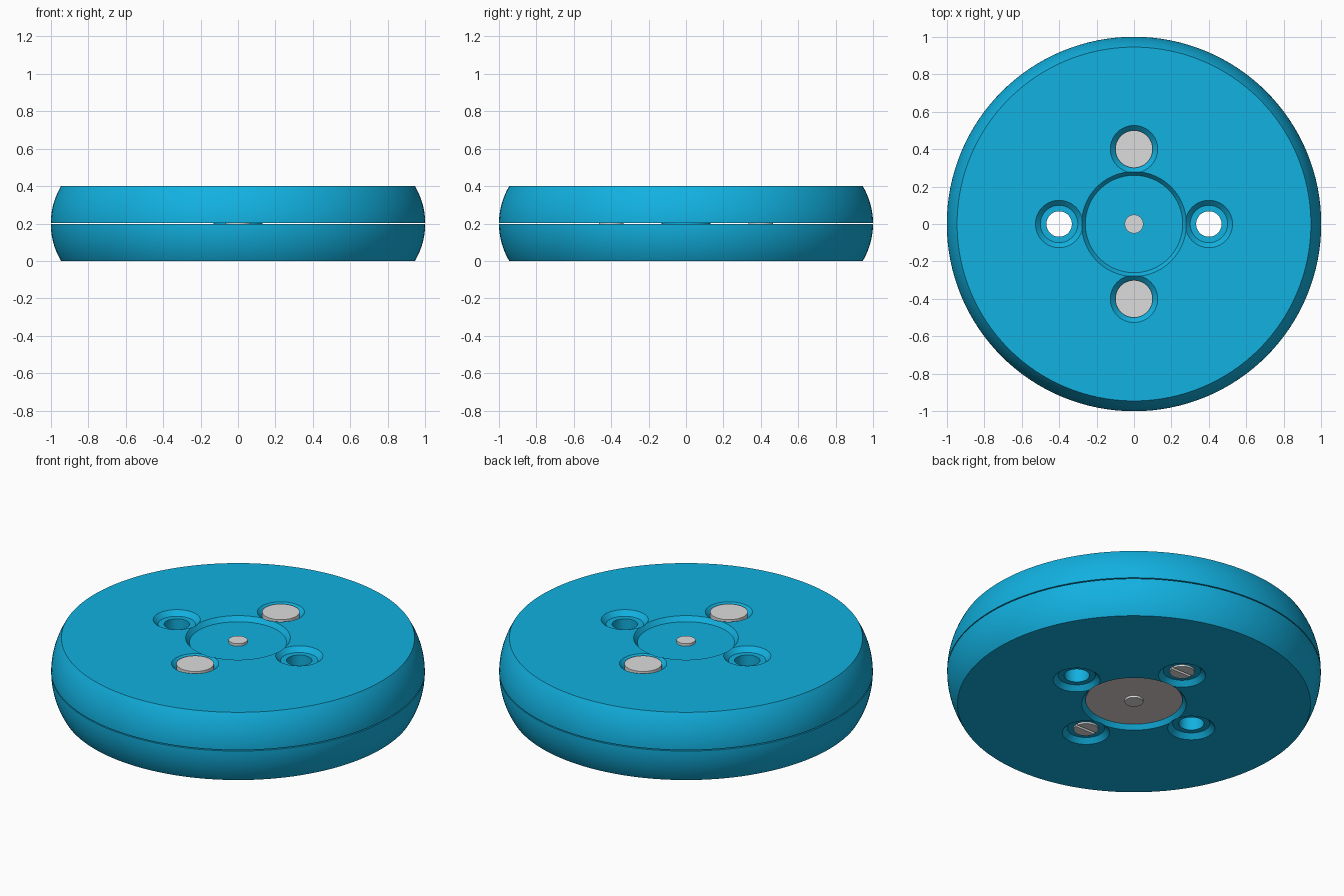
import bpy, bmesh, math

cube = bpy.data.objects.get("Cube")
if cube:
    bpy.data.objects.remove(cube, do_unlink=True)

MID, GAP, TOP = 0.2, 0.003, 0.4
FLOOR = 0.373                      # recess floor height in the upper half
RIM, WIDEST = 0.945, 1.0


def material(name, rgb, roughness=0.5):
    mat = bpy.data.materials.new(name)
    mat.use_nodes = True
    mat.diffuse_color = (*rgb, 1)
    shader = mat.node_tree.nodes["Principled BSDF"]
    shader.inputs["Base Color"].default_value = (*rgb, 1)
    shader.inputs["Roughness"].default_value = roughness
    return mat


blue = material("bright_blue", (0.006, 0.44, 0.75))
steel = material("light_steel", (0.72, 0.72, 0.72))
warm = material("warm_grey", (0.72, 0.66, 0.63))


def lathe(name, profile, mat, centre=(0, 0), steps=64):
    """Spin a list of (radius, height) points around a vertical axis."""
    bm = bmesh.new()
    verts = [bm.verts.new((r, 0, z)) for r, z in profile]
    edges = [bm.edges.new(pair) for pair in zip(verts, verts[1:])]
    bmesh.ops.spin(bm, geom=verts + edges, cent=(0, 0, 0), axis=(0, 0, 1),
                   angle=math.tau, steps=steps, use_duplicate=False)
    bmesh.ops.remove_doubles(bm, verts=bm.verts, dist=1e-5)
    bmesh.ops.recalc_face_normals(bm, faces=bm.faces)
    bmesh.ops.translate(bm, verts=bm.verts, vec=(*centre, 0))
    mesh = bpy.data.meshes.new(name)
    bm.to_mesh(mesh)
    bm.free()
    mesh.materials.append(mat)
    obj = bpy.data.objects.new(name, mesh)
    bpy.context.collection.objects.link(obj)
    return obj


def cut(obj, cutters):
    """Subtract the cutters and bake the result."""
    for cutter in cutters:
        mod = obj.modifiers.new("cut", 'BOOLEAN')
        mod.operation, mod.solver, mod.object = 'DIFFERENCE', 'EXACT', cutter
    graph = bpy.context.evaluated_depsgraph_get()
    mesh = bpy.data.meshes.new_from_object(obj.evaluated_get(graph))
    obj.modifiers.clear()
    obj.data = mesh


def smooth(obj):
    bpy.ops.object.select_all(action='DESELECT')
    obj.select_set(True)
    bpy.context.view_layer.objects.active = obj
    bpy.ops.object.shade_smooth_by_angle(angle=math.radians(30))


def flip(z, up):
    return z if up else TOP - z


def drum(r, z0, z1):
    return [(0, z0), (r, z0), (r, z1), (0, z1)]


# Cutters for the four countersunk bolt holes
spots = [(0.4, 0), (-0.4, 0), (0, 0.4), (0, -0.4)]
half_hole = [(0, 0.42), (0.146, 0.42), (0.1, FLOOR), (0.068, FLOOR)]
hole = half_hole + [(r, flip(z, False)) for r, z in reversed(half_hole)]
holes = [lathe("hole_cutter", hole, blue, spot) for spot in spots]

# Two bulging half discs with a shallow central recess
height = TOP - MID
bulge = WIDEST - RIM
radius = (height ** 2 + bulge ** 2) / (2 * bulge)
sweep = math.asin(height / radius)
start = math.asin(GAP / radius)
arc = []
for i in range(13):
    a = start + (sweep - start) * i / 12
    arc.append((WIDEST - radius + radius * math.cos(a), MID + radius * math.sin(a)))
outline = [(0, MID + GAP)] + arc + [(0.28, TOP), (0.26, FLOOR), (0, FLOOR)]
for name, up in (("upper_half", True), ("lower_half", False)):
    half = lathe(name, [(r, flip(z, up)) for r, z in outline], blue, steps=128)
    cut(half, holes)
    smooth(half)
for cutter in holes:
    bpy.data.objects.remove(cutter, do_unlink=True)

# Spacer that joins the halves, axle pin, and underside cap
smooth(lathe("centre_spacer", drum(0.13, MID - 0.01, MID + 0.01), blue))
smooth(lathe("axle_pin", drum(0.05, 0.012, TOP - 0.012), steel))
smooth(lathe("underside_cap", drum(0.258, TOP - FLOOR - 0.003, TOP - FLOOR + 0.003), warm))

# Two screws with flat heads on top and a slotted end underneath
bpy.ops.mesh.primitive_cube_add(size=1)
slot = bpy.context.object
slot.name = "slot_cutter"
slot.hide_render = True
slot.data.materials.append(steel)
slot.scale = (0.3, 0.016, 0.04)
screw = [(0, 0.018), (0.066, 0.018), (0.066, FLOOR), (0.1, FLOOR), (0.1, TOP), (0, TOP)]
for name, y in (("back_screw", 0.4), ("front_screw", -0.4)):
    bolt = lathe(name, screw, steel, (0, y))
    slot.location = (0, y, 0.018)
    bpy.context.view_layer.update()
    cut(bolt, [slot])
    smooth(bolt)
bpy.data.objects.remove(slot, do_unlink=True)
